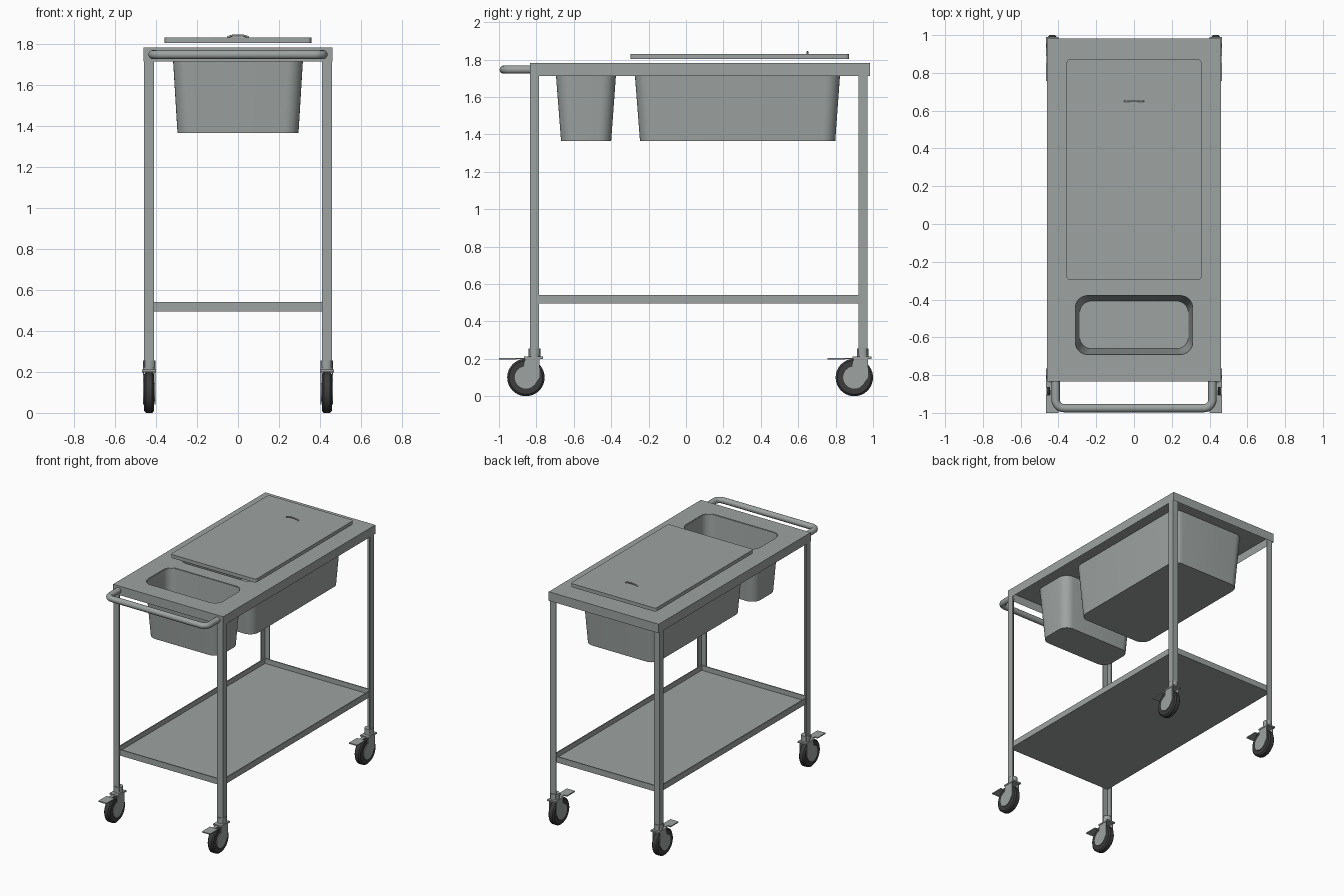
import bpy, bmesh, math
from mathutils import Matrix, Vector

if "Cube" in bpy.data.objects:
    bpy.data.objects.remove(bpy.data.objects["Cube"])


def material(name, rgb):
    m = bpy.data.materials.new(name)
    m.diffuse_color = (*rgb, 1)
    m.use_nodes = True
    m.node_tree.nodes["Principled BSDF"].inputs["Base Color"].default_value = m.diffuse_color
    return m


STEEL = material("steel grey", (0.34, 0.37, 0.36))
RUBBER = material("dark rubber", (0.045, 0.045, 0.045))


def finish(bm, name, mat, smooth=True):
    bmesh.ops.recalc_face_normals(bm, faces=bm.faces)
    me = bpy.data.meshes.new(name)
    bm.to_mesh(me)
    bm.free()
    ob = bpy.data.objects.new(name, me)
    bpy.context.collection.objects.link(ob)
    me.materials.append(mat)
    if smooth:
        bpy.ops.object.select_all(action='DESELECT')
        ob.select_set(True)
        bpy.context.view_layer.objects.active = ob
        bpy.ops.object.shade_smooth_by_angle(angle=math.radians(32))
    return ob


def add_box(bm, x0, x1, y0, y1, z0, z1):
    mat = Matrix.Translation(((x0 + x1) / 2, (y0 + y1) / 2, (z0 + z1) / 2))
    bmesh.ops.create_cube(bm, size=1, matrix=mat @ Matrix.Diagonal((x1 - x0, y1 - y0, z1 - z0, 1)))


def boxes(name, mat, *dims):
    bm = bmesh.new()
    for d in dims:
        add_box(bm, *d)
    return finish(bm, name, mat, False)


def loft(name, rings, mat=STEEL, seg=8):
    """Rounded rectangles (half width, y0, y1, z, corner radius) joined in order, capped at both ends."""
    bm = bmesh.new()
    prev = first = None
    for hx, y0, y1, z, r in rings:
        loop = []
        for k, (cx, cy) in enumerate(((hx - r, y1 - r), (r - hx, y1 - r), (r - hx, y0 + r), (hx - r, y0 + r))):
            for i in range(seg + 1):
                a = math.pi / 2 * (k + i / seg)
                loop.append(bm.verts.new((cx + r * math.cos(a), cy + r * math.sin(a), z)))
        n = len(loop)
        if prev:
            for i in range(n):
                bm.faces.new((prev[i], prev[(i + 1) % n], loop[(i + 1) % n], loop[i]))
        first = first or loop
        prev = loop
    bm.faces.new(first)
    bm.faces.new(prev)
    return finish(bm, name, mat)


def extrude_x(name, pts, x0, x1, mat):
    """Outline in (y, z) extruded along x."""
    bm = bmesh.new()
    f = bm.faces.new([bm.verts.new((x0, y, z)) for y, z in pts])
    g = bmesh.ops.extrude_face_region(bm, geom=[f])
    bmesh.ops.translate(bm, vec=(x1 - x0, 0, 0), verts=[v for v in g["geom"] if isinstance(v, bmesh.types.BMVert)])
    return finish(bm, name, mat)


def turned(name, mat, profile, cx, cy, cz, seg=40):
    """Closed (radius, x) profile spun about an x-parallel axis."""
    bm = bmesh.new()
    vs = [bm.verts.new((x, 0, r)) for r, x in profile]
    es = [bm.edges.new((vs[i], vs[(i + 1) % len(vs)])) for i in range(len(vs))]
    bmesh.ops.spin(bm, geom=vs + es, cent=(0, 0, 0), axis=(1, 0, 0), angle=2 * math.pi, steps=seg)
    bmesh.ops.remove_doubles(bm, verts=bm.verts, dist=1e-5)
    bmesh.ops.translate(bm, vec=(cx, cy, cz), verts=bm.verts)
    return finish(bm, name, mat)


def pipe(name, pts, radius):
    cu = bpy.data.curves.new(name, 'CURVE')
    cu.dimensions = '3D'
    cu.bevel_depth = radius
    cu.bevel_resolution = 4
    cu.use_fill_caps = True
    sp = cu.splines.new('POLY')
    sp.points.add(len(pts) - 1)
    for p, co in zip(sp.points, pts):
        p.co = (*co, 1)
    for s in cu.splines:
        s.use_smooth = True
    cu.materials.append(STEEL)
    ob = bpy.data.objects.new(name, cu)
    bpy.context.collection.objects.link(ob)
    return ob


# Worktop: folded sheet, hollow below, with two cut-outs for the tubs
X, Y0, Y1, T = 0.46, -0.835, 0.983, 0.012
bm = bmesh.new()
add_box(bm, -X, X, Y0, Y1, 1.712, 1.78)
bottom = min(bm.faces, key=lambda f: f.calc_center_median().z)
bmesh.ops.inset_individual(bm, faces=[bottom], thickness=T)
bmesh.ops.translate(bm, vec=(0, 0, 0.068 - T), verts=bottom.verts)
top = finish(bm, "worktop", STEEL, False)

# Tubs: tapered, open-topped, rounded corners
for name, y0, y1 in (("small_tub", -0.70, -0.37), ("large_tub", -0.278, 0.828)):
    cutter = loft(name + "_cutter", [(0.315, y0 + .005, y1 - .005, z, 0.07) for z in (1.70, 1.85)])
    cutter.hide_render = True
    cutter.hide_viewport = True
    mod = top.modifiers.new("cut_out", 'BOOLEAN')
    mod.operation = 'DIFFERENCE'
    mod.solver = 'EXACT'
    mod.object = cutter
    loft(name, [(0.295, y0 + .032, y1 - .03, 1.365, 0.07), (0.32, y0, y1, 1.777, 0.075),
                (0.311, y0 + .009, y1 - .009, 1.777, 0.066), (0.288, y0 + .04, y1 - .038, 1.373, 0.063)])

# Lid with small wire grip
loft("lid", [(0.357, -0.297, 0.872, z, 0.02) for z in (1.803, 1.83)])
pipe("lid_grip", [(-0.05 * math.cos(math.pi * i / 12), 0.65, 1.828 + 0.012 * math.sin(math.pi * i / 12))
                  for i in range(13)], 0.005)

# Push handle
arc = [(0.415 - 0.045 + 0.045 * math.cos(a), -0.93 - 0.045 * math.sin(a), 1.746)
       for a in (math.pi / 2 * i / 8 for i in range(9))]
half = [(0.415, -0.825, 1.746)] + arc
pipe("push_handle", half + [(-x, y, z) for x, y, z in reversed(half)], 0.022)

# Lower shelf: shallow tray between the legs
sx, s0, s1, w = 0.449, -0.826, 0.962, 0.008
boxes("lower_shelf", STEEL, (-sx, sx, s0, s1, 0.495, 0.503),
      (-sx, -sx + w, s0, s1, 0.503, 0.54), (sx - w, sx, s0, s1, 0.503, 0.54),
      (-sx + w, sx - w, s0, s0 + w, 0.503, 0.54), (-sx + w, sx - w, s1 - w, s1, 0.503, 0.54))

for side, sn in ((-1, "left"), (1, "right")):
    for end, en in ((-1, "front"), (1, "back")):
        tag = f"{en}_{sn}"
        cx = side * 0.433
        cy = -0.81 if end < 0 else 0.946
        # Angle-section leg
        xo, yo = side * 0.457, cy + end * 0.024
        xa, xb = sorted((xo, xo - side * 0.047))
        ya, yb = sorted((yo, yo - end * 0.047))
        xc, xd = sorted((xo, xo - side * 0.008))
        yc, yd = sorted((yo, yo - end * 0.008))
        boxes("leg_" + tag, STEEL, (xa, xb, yc, yd, 0.22, 1.77), (xc, xd, ya, yb, 0.22, 1.77))
        # Caster socket
        bm = bmesh.new()
        bmesh.ops.create_cone(bm, cap_ends=True, segments=24, radius1=0.031, radius2=0.031, depth=0.05,
                              matrix=Matrix.Translation((cx, cy, 0.23)))
        finish(bm, "caster_socket_" + tag, STEEL)
        # Fork head and brake pedal
        boxes("caster_head_" + tag, STEEL, (cx - .034, cx + .034, cy - .056, cy + .045, 0.2, 0.211))
        boxes("brake_pedal_" + tag, STEEL, (cx - .034, cx + .034, cy - .19, cy - .095, 0.196, 0.204),
              (cx - .012, cx + .012, cy - .1, cy - .05, 0.199, 0.205))
        # Fork cheeks
        wy, wz = cy - 0.046, 0.1
        outline = [(cy + .026, 0.2), (cy - .05, 0.2)]
        outline += [(wy + .06 * math.cos(a), wz + .06 * math.sin(a))
                    for a in (math.radians(100 + 20 * i) for i in range(12))]
        outline += [(cy + .026, 0.1)]
        for s, cn in ((-1, "a"), (1, "b")):
            extrude_x(f"caster_fork_{tag}_{cn}", outline, cx + s * 0.026, cx + s * 0.031, STEEL)
        # Wheel
        turned("wheel_" + tag, RUBBER, [(0.04, -.024), (0.09, -.024), (0.1, -.015), (0.1, .015),
                                        (0.09, .024), (0.04, .024)], cx, wy, wz)
        bm = bmesh.new()
        bmesh.ops.create_cone(bm, cap_ends=True, segments=24, radius1=0.045, radius2=0.045, depth=0.051,
                              matrix=Matrix.Translation((cx, wy, wz)) @ Matrix.Rotation(math.pi / 2, 4, 'Y'))
        finish(bm, "wheel_hub_" + tag, STEEL)
